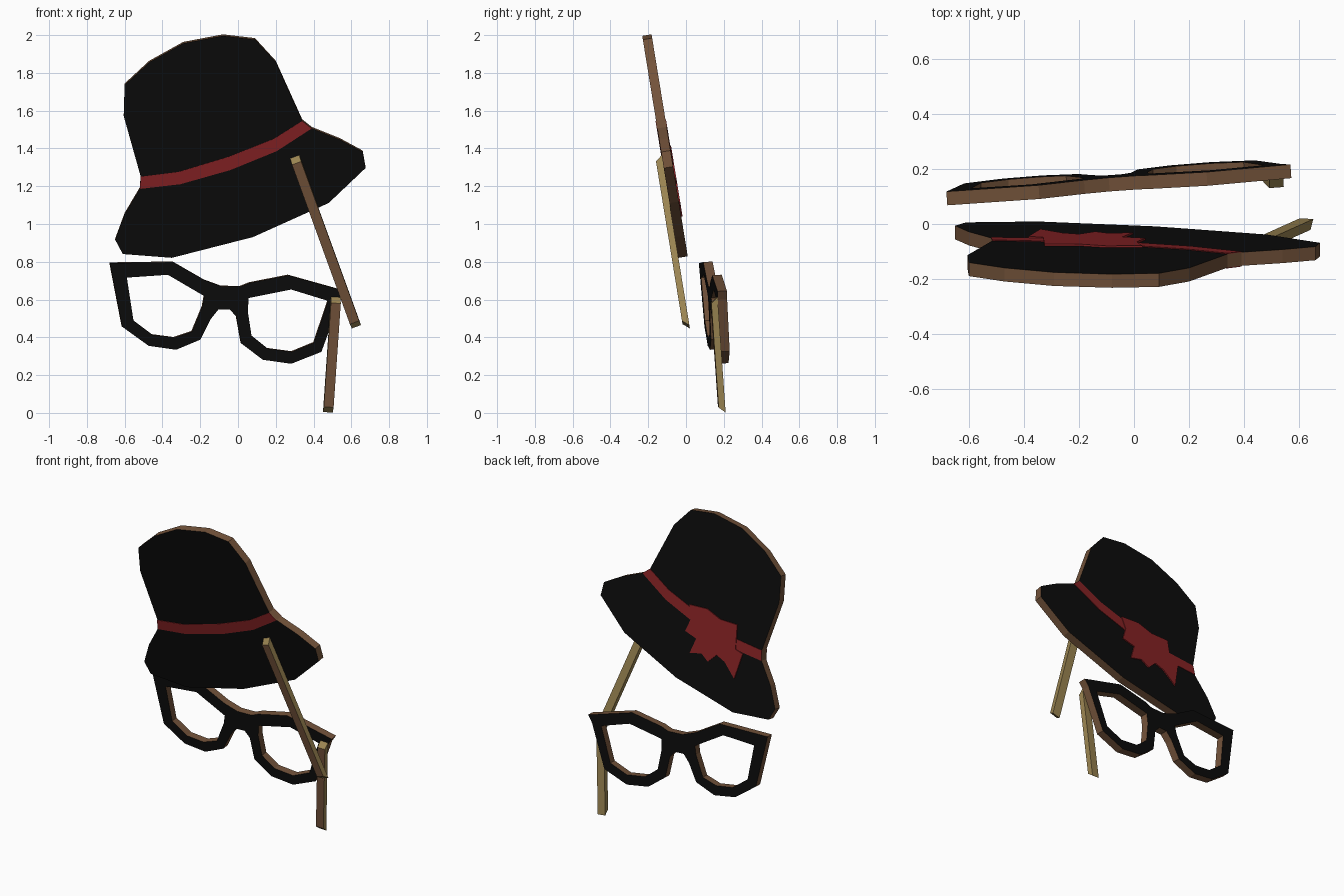
import bpy, bmesh
from mathutils import Matrix, Vector

cube = bpy.data.objects.get("Cube")
if cube:
    bpy.data.objects.remove(cube, do_unlink=True)


def material(name, rgb):
    m = bpy.data.materials.new(name)
    m.use_nodes = True
    m.diffuse_color = (*rgb, 1)
    m.node_tree.nodes["Principled BSDF"].inputs["Base Color"].default_value = (*rgb, 1)
    return m


BLACK = material("black", (0.0035, 0.0035, 0.0035))
RED = material("dark_red", (0.24, 0.016, 0.018))
BROWN = material("brown_edge", (0.17, 0.085, 0.042))
TAN = material("tan_wood", (0.33, 0.235, 0.085))


def tilted_plane(y, kx, kz):
    """Maps (across, up, toward the front) onto a plane leaning in y."""
    ex, ez = Vector((1, kx, 0)), Vector((0, kz, 1))
    n = ex.cross(ez).normalized()
    m = Matrix((ex, ez, n)).transposed().to_4x4()
    m.translation = (0, y, 0)
    return m


def slab(name, loops, plane, d0, d1, front, back, side, reshape=None):
    """Cut-out board: the first loop is the outline, the others are holes."""
    bm = bmesh.new()
    rings = []
    for loop in loops:
        rings.append([[bm.verts.new((x, z, d)) for x, z in loop] for d in (d0, d1)])
    for level in (0, 1):
        edges = []
        for pair in rings:
            r = pair[level]
            edges += [bm.edges.new((r[i - 1], r[i])) for i in range(len(r))]
        bmesh.ops.triangle_fill(bm, edges=edges, use_beauty=True, normal=(0, 0, 1))
    for f in bm.faces:
        f.material_index = 0 if f.calc_center_median().z > (d0 + d1) / 2 else 1
    for lo, hi in rings:
        for i in range(len(lo)):
            f = bm.faces.new((lo[i - 1], lo[i], hi[i], hi[i - 1]))
            f.material_index = 2
    if reshape:
        reshape(bm)
    bm.transform(plane)
    bmesh.ops.recalc_face_normals(bm, faces=bm.faces[:])
    me = bpy.data.meshes.new(name)
    bm.to_mesh(me)
    bm.free()
    for m in (front, back, side):
        me.materials.append(m)
    ob = bpy.data.objects.new(name, me)
    bpy.context.collection.objects.link(ob)
    return ob


def stick(name, top, bottom, plane):
    """Square stick on the front of a board, its ends cut back at the front."""
    p, q = Vector(top), Vector(bottom)
    axis = (p - q).normalized()
    w = Vector((-axis.y, axis.x)) * 0.026
    mid = (p + q) / 2

    def slant(bm):
        for v in bm.verts:
            if v.co.z > 0.04:
                s = 1 if (v.co.xy - mid).dot(axis) > 0 else -1
                v.co.xy -= axis * 0.03 * s

    slab(name, [[p + w, p - w, q - w, q + w]], plane, 0.025, 0.06,
         BROWN, TAN, TAN, slant)


hat_plane = tilted_plane(0.119, 0, -0.163)
glasses_plane = tilted_plane(0.2, 0.07, -0.075)

# Hat
hat = [(-.6, 1.74), (-.47, 1.86), (-.29, 1.96), (-.08, 2), (.09, 1.98), (.2, 1.86),
       (.34, 1.55), (.39, 1.51), (.54, 1.45), (.66, 1.385), (.675, 1.3), (.48, 1.115),
       (.08, .935), (-.35, .825), (-.61, .845), (-.65, .92), (-.6, 1.055),
       (-.52, 1.19), (-.515, 1.255), (-.605, 1.575)]
slab("hat", [hat], hat_plane, -0.025, 0.025, BLACK, BLACK, BROWN)

# Hat band on both faces
band = [(-.515, 1.255), (-.315, 1.28), (-.05, 1.36), (.19, 1.455), (.34, 1.55),
        (.39, 1.51), (.205, 1.39), (-.04, 1.29), (-.305, 1.215), (-.52, 1.19)]
slab("band_front", [band], hat_plane, 0.025, 0.028, RED, RED, RED)
slab("band_back", [band], hat_plane, -0.028, -0.025, RED, RED, RED)

# Bow on the back of the band
bow = [(.03, 1.405), (-.1, 1.41), (-.2, 1.37), (-.325, 1.367), (-.33, 1.216),
       (-.384, 1.2), (-.34, 1.034), (-.26, 1.12), (-.2, 1.147), (-.14, 1.09),
       (-.09, 1.13), (-.004, 1.11), (-.042, 1.21), (.042, 1.237), (.01, 1.32)]
slab("bow", [bow], hat_plane, -0.032, -0.025, RED, RED, RED)

# Glasses frame with two lens openings
frame = [(-.68, .795), (-.345, .8), (-.18, .705), (-.09, .672), (.01, .67),
         (.06, .69), (.265, .73), (.57, .645), (.54, .6), (.44, .325), (.28, .262),
         (.13, .283), (.015, .37), (-.01, .51), (-.045, .55), (-.105, .55),
         (-.145, .5), (-.2, .39), (-.33, .336), (-.475, .357), (-.615, .458)]
lens_a = [(-.59, .718), (-.373, .733), (-.18, .62), (-.19, .565), (-.245, .432),
          (-.34, .4), (-.455, .415), (-.555, .49)]
lens_b = [(.055, .61), (.28, .655), (.475, .595), (.4, .373), (.283, .325),
          (.155, .342), (.07, .41), (.05, .54)]
slab("glasses_frame", [frame, lens_a, lens_b], glasses_plane, -0.025, 0.025,
     BLACK, BLACK, BROWN)

# Holding sticks
stick("hat_stick", (.3, 1.36), (.627, .46), hat_plane)
stick("glasses_stick", (.516, .615), (.474, .005), glasses_plane)
